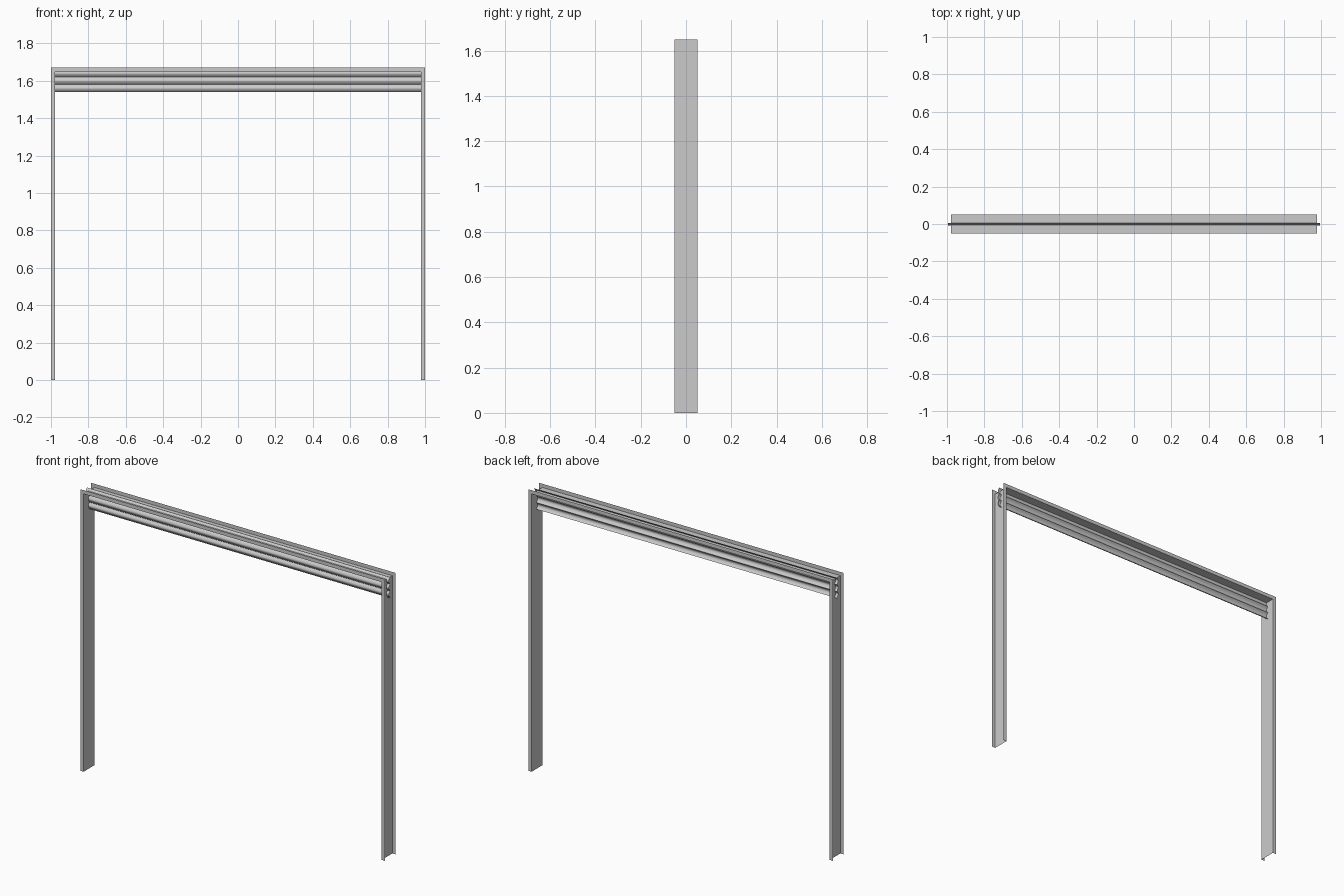
import bpy, bmesh, math

if "Cube" in bpy.data.objects:
    bpy.data.objects.remove(bpy.data.objects["Cube"])

W, H = 1.0, 1.67      # outer half width and height
D, F = 0.05, 0.022    # half depth and flange width


def sheet(name, verts, faces):
    me = bpy.data.meshes.new(name)
    me.from_pydata(verts, [], faces)
    ob = bpy.data.objects.new(name, me)
    bpy.context.collection.objects.link(ob)
    return ob


# Thin channel bent round the opening, its open side facing outwards
outer = [(-W, 0), (-W, H), (W, H), (W, 0)]
inner = [(-W + F, 0), (-W + F, H - F), (W - F, H - F), (W - F, 0)]
rows = [(outer, -D), (inner, -D), (inner, D), (outer, D)]
verts = [(x, y, z) for path, y in rows for x, z in path]
faces = [(r * 4 + c, r * 4 + c + 1, r * 4 + c + 5, r * 4 + c + 4)
         for r in range(3) for c in range(3)]
sheet("guide_frame", verts, faces)

# Curved shutter slats, running through into both guides
PITCH, STEPS = 0.04, 10
for n in range(3):
    z0 = 1.54 + n * PITCH
    profile = []
    for i in range(STEPS + 1):
        t = i / STEPS
        profile.append((0.006 - 0.013 * math.sin(math.pi * t), z0 + PITCH * t))
    # small hook joining the next slat
    profile = [(-0.002, z0 + 0.003), (0.002, z0 - 0.001)] + profile
    v = [(x, y, z) for x in (-0.995, 0.995) for y, z in profile]
    k = len(profile)
    f = [(i, i + k, i + k + 1, i + 1) for i in range(k - 1)]
    slat = sheet(f"shutter_slat_{n + 1}", v, f)
    for p in slat.data.polygons:
        p.use_smooth = True
    bpy.context.view_layer.objects.active = slat
    slat.select_set(True)
    bpy.ops.object.shade_smooth_by_angle(angle=math.radians(35))
    slat.select_set(False)
